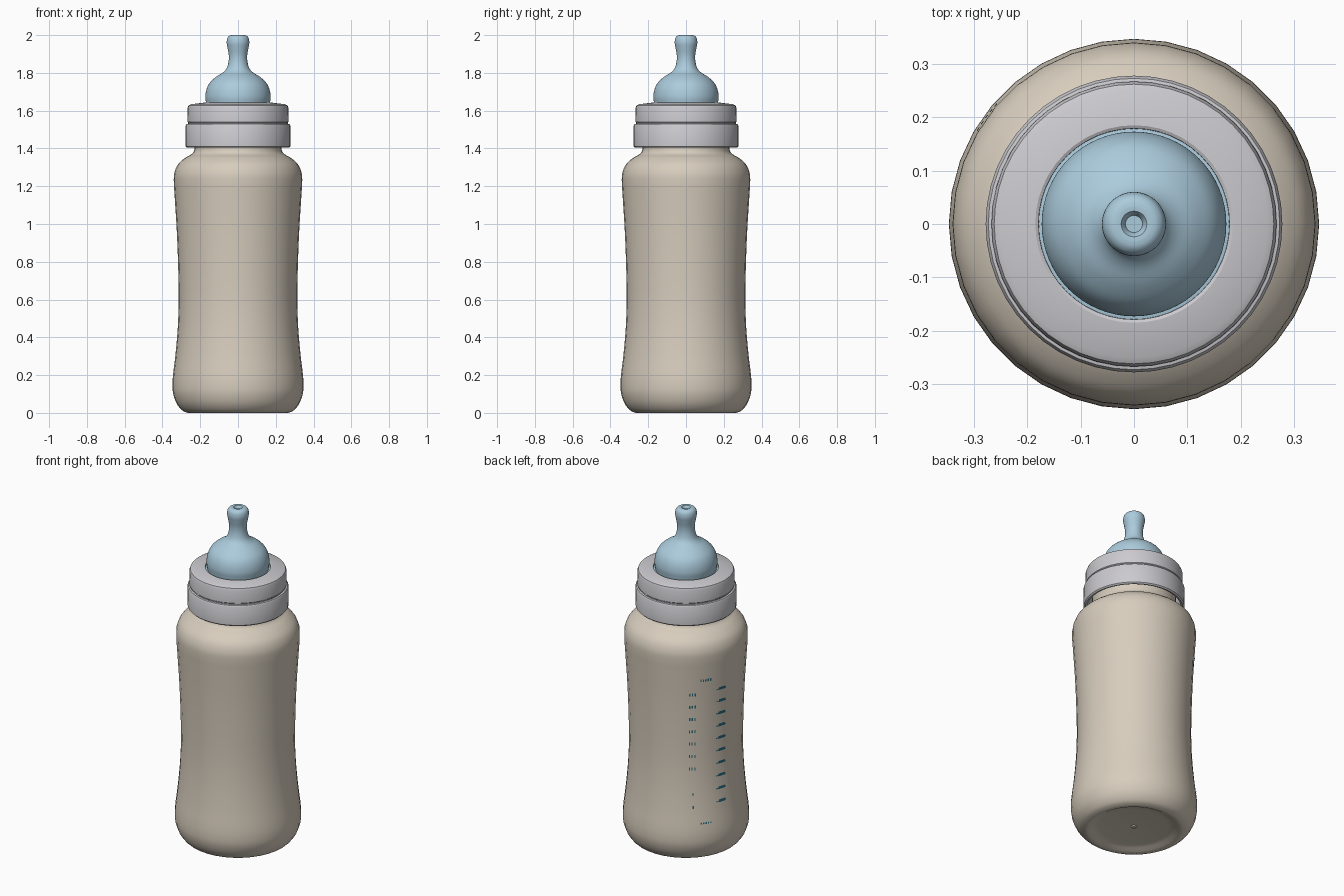
import bpy, bmesh, math

if "Cube" in bpy.data.objects:
    bpy.data.objects.remove(bpy.data.objects["Cube"])


def material(name, rgb):
    m = bpy.data.materials.new(name)
    m.diffuse_color = (*rgb, 1)
    m.use_nodes = True
    m.node_tree.nodes["Principled BSDF"].inputs["Base Color"].default_value = m.diffuse_color
    return m


CREAM = material("cream", (0.68, 0.61, 0.51))
GREY = material("light_grey", (0.60, 0.59, 0.62))
BLUE = material("soft_blue", (0.41, 0.60, 0.72))
TEAL = material("teal_ink", (0.02, 0.14, 0.20))


def smooth_curve(pts, steps=4):
    """Catmull-Rom curve through (radius, height) points."""
    out = []
    p = [pts[0]] + pts + [pts[-1]]
    for i in range(1, len(p) - 2):
        a, b, c, d = p[i - 1:i + 3]
        for s in range(steps):
            t = s / steps
            out.append(tuple(0.5 * (2 * b[k] + (c[k] - a[k]) * t
                       + (2 * a[k] - 5 * b[k] + 4 * c[k] - d[k]) * t * t
                       + (3 * b[k] - a[k] - 3 * c[k] + d[k]) * t ** 3) for k in (0, 1)))
    return out + [pts[-1]]


def finish(name, bm, mat):
    bmesh.ops.recalc_face_normals(bm, faces=bm.faces)
    me = bpy.data.meshes.new(name)
    bm.to_mesh(me)
    bm.free()
    me.materials.append(mat)
    ob = bpy.data.objects.new(name, me)
    bpy.context.collection.objects.link(ob)
    return ob


def lathe(name, profile, mat, n, closed=False):
    bm = bmesh.new()
    rings = []
    for r, z in profile:
        if r < 1e-5:
            rings.append([bm.verts.new((0, 0, z))] * n)
        else:
            rings.append([bm.verts.new((r * math.cos(2 * math.pi * i / n),
                                        r * math.sin(2 * math.pi * i / n), z)) for i in range(n)])
    pairs = list(zip(rings, rings[1:]))
    if closed:
        pairs.append((rings[-1], rings[0]))
    for a, b in pairs:
        for i in range(n):
            j = (i + 1) % n
            bm.faces.new(list(dict.fromkeys((a[i], a[j], b[j], b[i]))))
    ob = finish(name, bm, mat)
    bpy.ops.object.select_all(action='DESELECT')
    bpy.context.view_layer.objects.active = ob
    ob.select_set(True)
    bpy.ops.object.shade_smooth_by_angle(angle=math.radians(32))
    return ob


# Bottle: recessed base with a moulding pip, waisted wall, rounded shoulder, neck
wall = smooth_curve([(0.265, 0.0), (0.295, 0.013), (0.325, 0.05), (0.343, 0.10),
                     (0.347, 0.15), (0.343, 0.21), (0.331, 0.31), (0.319, 0.45),
                     (0.314, 0.60), (0.317, 0.78), (0.324, 0.96), (0.335, 1.14),
                     (0.340, 1.22), (0.337, 1.27), (0.318, 1.315), (0.28, 1.35),
                     (0.245, 1.37), (0.232, 1.39), (0.23, 1.42)])
base = [(0, 0.014), (0.012, 0.014), (0.016, 0.02), (0.19, 0.02), (0.225, 0.014), (0.245, 0.003)]
lathe("bottle", base + wall + [(0.23, 1.6), (0, 1.6)], CREAM, 36)

# Screw collar: two stepped bands, hollow underneath, open on top for the teat
lathe("collar", [(0.258, 1.408), (0.270, 1.404), (0.277, 1.411), (0.278, 1.52),
                 (0.273, 1.529), (0.264, 1.531), (0.264, 1.537), (0.268, 1.541),
                 (0.267, 1.615), (0.262, 1.628), (0.250, 1.634), (0.185, 1.642),
                 (0.179, 1.639), (0.178, 1.61), (0.256, 1.605)], GREY, 48, closed=True)

# Teat: seated flange, dome, slim neck, bulbed tip with a small feeding hole
dome = smooth_curve([(0.170, 1.645), (0.173, 1.675), (0.166, 1.715), (0.148, 1.75),
                     (0.115, 1.78), (0.080, 1.802), (0.060, 1.825), (0.050, 1.86),
                     (0.049, 1.895), (0.055, 1.93), (0.060, 1.96), (0.056, 1.985),
                     (0.045, 1.997), (0.032, 2.0)])
lathe("teat", [(0, 1.615), (0.182, 1.615), (0.182, 1.627), (0.168, 1.629)] + dome
      + [(0.024, 1.999), (0.019, 1.992), (0.016, 1.984), (0, 1.984)], BLUE, 64)


# Measuring scale: small printed plates that follow the bottle wall
def wall_radius(z):
    for (r0, z0), (r1, z1) in zip(wall, wall[1:]):
        if z0 <= z <= z1:
            return r0 + (r1 - r0) * (z - z0) / (z1 - z0)
    return wall[-1][0]


ink = bmesh.new()


def plate(u, z, w, h):
    """Plate centred at sideways offset u and height z on the back left."""
    verts = []
    for su, sz in ((-1, -1), (1, -1), (1, 1), (-1, 1)):
        zz = z + sz * h / 2
        r = wall_radius(zz) + 0.002
        a = math.radians(135) + math.asin((u + su * w / 2) / r)
        verts.append(ink.verts.new((r * math.cos(a), r * math.sin(a), zz)))
    ink.faces.new(verts)


for k in range(10):
    z = 0.345 + 0.0755 * k
    plate(0.145, z, 0.060, 0.005)         # graduation line
    plate(0.150, z + 0.003, 0.040, 0.016)  # graduation block
    for u in ((-0.036, -0.022, -0.006) if k > 2 else (-0.018,)):
        if k != 2:
            plate(u, z - 0.012, 0.007, 0.018)  # row dashes
for k in range(5):
    plate(0.025 + 0.014 * k, 1.097, 0.008, 0.016)  # dashes above the scale
    plate(0.025 + 0.014 * k, 0.236, 0.007, 0.010)  # dashes below the scale
finish("measuring_marks", ink, TEAL)
